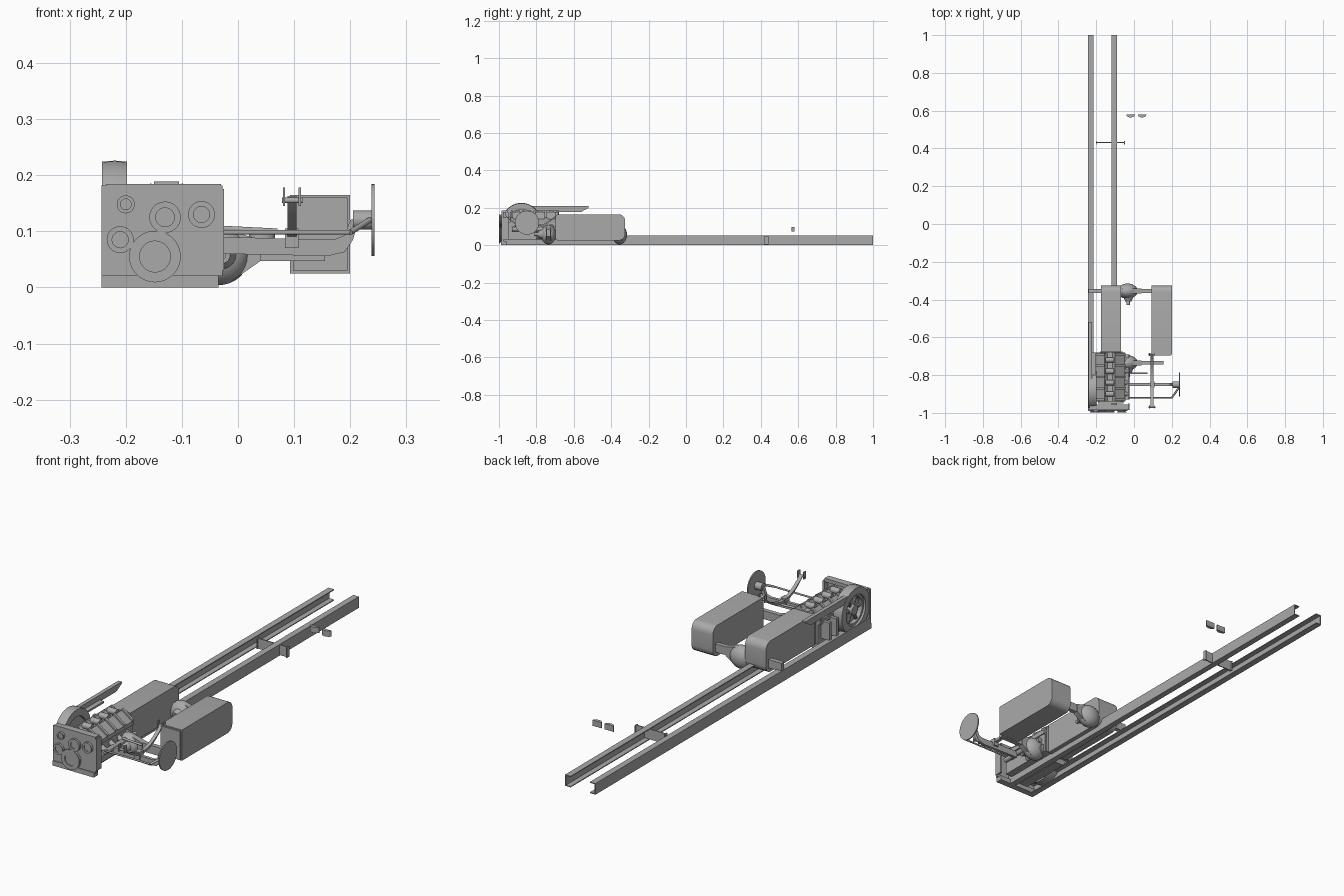
import bpy, bmesh, math
from mathutils import Vector, Matrix

cube = bpy.data.objects.get("Cube")
if cube:
    bpy.data.objects.remove(cube, do_unlink=True)

grey = bpy.data.materials.new("mid grey")
grey.use_nodes = True
grey.diffuse_color = (0.4, 0.4, 0.4, 1)
grey.node_tree.nodes["Principled BSDF"].inputs["Base Color"].default_value = (0.4, 0.4, 0.4, 1)


def finish(name, bm):
    bmesh.ops.recalc_face_normals(bm, faces=bm.faces)
    me = bpy.data.meshes.new(name)
    bm.to_mesh(me)
    bm.free()
    me.materials.append(grey)
    ob = bpy.data.objects.new(name, me)
    bpy.context.collection.objects.link(ob)
    bpy.ops.object.select_all(action="DESELECT")
    ob.select_set(True)
    bpy.context.view_layer.objects.active = ob
    bpy.ops.object.shade_smooth_by_angle(angle=math.radians(35))
    return ob


def box(name, x, y, z):
    bm = bmesh.new()
    bmesh.ops.create_cube(bm, size=1)
    for v in bm.verts:
        for i, (a, b) in enumerate((x, y, z)):
            v.co[i] = (a + b) / 2 + v.co[i] * (b - a)
    return finish(name, bm)


def prism(name, pts, axis, a, b):
    """Extrude a flat outline along an axis (0 = x, 1 = y)."""
    bm = bmesh.new()
    put = (lambda p, q: (a, p, q)) if axis == 0 else (lambda p, q: (p, a, q))
    face = bm.faces.new([bm.verts.new(put(*p)) for p in pts])
    ext = bmesh.ops.extrude_face_region(bm, geom=[face])["geom"]
    for v in ext:
        if isinstance(v, bmesh.types.BMVert):
            v.co[axis] = b
    return finish(name, bm)


def rod(name, p, q, r, r2=None, n=20):
    p, q = Vector(p), Vector(q)
    bm = bmesh.new()
    bmesh.ops.create_cone(bm, cap_ends=True, segments=n, radius1=r,
                          radius2=r if r2 is None else r2, depth=(q - p).length)
    turn = (q - p).to_track_quat("Z", "Y").to_matrix().to_4x4()
    bm.transform(Matrix.Translation((p + q) / 2) @ turn)
    return finish(name, bm)


def lathe(name, profile, centre, axis="X", n=40):
    """Spin a closed (radius, along) profile about an axis."""
    bm = bmesh.new()
    rings = []
    for k in range(n):
        t = 2 * math.pi * k / n
        rings.append([bm.verts.new((r * math.cos(t), r * math.sin(t), h)) for r, h in profile])
    m = len(profile)
    for k in range(n):
        a, b = rings[k], rings[(k + 1) % n]
        for i in range(m):
            j = (i + 1) % m
            bm.faces.new((a[i], a[j], b[j], b[i]))
    turn = Matrix.Rotation(math.pi / 2, 4, "Y" if axis == "X" else "X")
    bm.transform(Matrix.Translation(centre) @ turn)
    return finish(name, bm)


# Frame rails: channels with webs outside and flanges inside
for side, outer, inner in (("right", -0.243, -0.215), ("left", -0.09, -0.118)):
    w = outer + (0.004 if inner > outer else -0.004)
    prism(side + "_frame_rail",
          [(outer, 0), (inner, 0), (inner, 0.004), (w, 0.004),
           (w, 0.047), (inner, 0.047), (inner, 0.051), (outer, 0.051)], 1, -0.98, 1)

# Rear crossmember
box("crossmember_web", (-0.2, -0.05), (0.428, 0.433), (0.003, 0.05))
for x in (-0.2, -0.05):
    box("crossmember_end", (x - 0.002, x + 0.002), (0.421, 0.44), (0.003, 0.05))

# Small rear lamps
for x in (-0.018, 0.043):
    arc = [(x + 0.023 * math.cos(t), 0.58 - 0.016 * math.sin(t))
           for t in [math.pi * k / 8 for k in range(9)]]
    lamp = prism("rear_lamp", arc, 1, 0.072, 0.098)
    for v in lamp.data.vertices:
        v.co.y, v.co.z = v.co.z, v.co.y
    lamp.data.flip_normals()

# Tanks, rounded at the back end
for name, x0, x1, y0 in (("left_tank", 0.093, 0.2, -0.69), ("middle_tank", -0.175, -0.07, -0.675)):
    pts = [(y0, 0.165), (y0, 0.025)]
    for zc, start in ((0.06, -90), (0.13, 0)):
        for k in range(7):
            t = math.radians(start + 15 * k)
            pts.append((-0.36 + 0.034 * math.cos(t), zc + 0.035 * math.sin(t)))
    prism(name, pts, 0, x0, x1)
box("tank_front_rim", (0.098, 0.195), (-0.697, -0.69), (0.03, 0.16))

# Drive axles with round centre housings
for name, y, x0, x1 in (("rear", -0.355, -0.24, 0.095), ("middle", -0.735, -0.05, 0.155)):
    box(name + "_axle_beam", (x0, x1), (y - 0.01, y + 0.01), (0.047, 0.085))
    bm = bmesh.new()
    bmesh.ops.create_uvsphere(bm, u_segments=28, v_segments=16, radius=1)
    bm.transform(Matrix.Translation((-0.035, y, 0.056)) @ Matrix.Diagonal((0.055, 0.04, 0.052, 1)))
    finish(name + "_axle_housing", bm)
    prism(name + "_housing_neck", [(-0.06, 0.012), (-0.01, 0.012), (0.04, 0.047), (0.04, 0.085),
                                   (-0.01, 0.1), (-0.06, 0.1)], 1, y - 0.013, y + 0.013)
    rod(name + "_pinion", (-0.03, y - 0.025, 0.058), (-0.03, y - 0.055, 0.058), 0.03, 0.016)
    rod(name + "_pinion_flange", (-0.03, y - 0.055, 0.058), (-0.03, y - 0.075, 0.058), 0.009)

# Front axle with upswept end, hub and brake disc
prism("front_axle", [(-0.03, 0.06), (0.16, 0.056), (0.19, 0.063), (0.205, 0.085), (0.212, 0.11),
                     (0.225, 0.115), (0.225, 0.13), (0.2, 0.12), (0.19, 0.093), (0.17, 0.085),
                     (-0.03, 0.09)], 1, -0.857, -0.843)
rod("front_hub", (0.205, -0.85, 0.12), (0.24, -0.85, 0.12), 0.017)
rod("front_disc", (0.238, -0.85, 0.12), (0.243, -0.85, 0.12), 0.064, n=48)
rod("tie_rod", (-0.03, -0.92, 0.098), (0.2, -0.92, 0.098), 0.004)
rod("steering_arm", (0.2, -0.92, 0.098), (0.235, -0.87, 0.12), 0.005)

# Leaf spring with shackles
top, low = [], []
for k in range(13):
    s = k / 6 - 1
    top.append((-0.83 + 0.14 * s, 0.098 + 0.065 * s * s))
    low.append((-0.83 + 0.14 * s, 0.098 + 0.065 * s * s - 0.004 - 0.008 * (1 - s * s)))
prism("leaf_spring", top + low[::-1], 0, 0.088, 0.104)
for y in (-0.97, -0.69):
    for x in (0.082, 0.11):
        box("spring_shackle", (x - 0.002, x + 0.002), (y - 0.008, y + 0.008), (0.145, 0.178))
    rod("shackle_pin", (0.078, y, 0.155), (0.115, y, 0.155), 0.005)
box("spring_clamp", (0.084, 0.108), (-0.865, -0.835), (0.07, 0.105))
rod("drag_link", (-0.03, -0.79, 0.105), (0.07, -0.79, 0.1), 0.005)

# Engine block, oil pan and ribbed valve covers
box("engine_block", (-0.19, -0.055), (-0.95, -0.68), (0.03, 0.125))
prism("oil_pan", [(-0.19, 0.04), (-0.17, 0.003), (-0.125, 0.003), (-0.118, 0.04)], 1, -0.94, -0.69)
prism("cylinder_heads", [(-0.2, 0.12), (-0.05, 0.12), (-0.048, 0.14), (-0.1, 0.178),
                         (-0.115, 0.165), (-0.14, 0.165), (-0.155, 0.178), (-0.2, 0.14)],
      1, -0.94, -0.68)
for k in range(5):
    y = -0.93 + 0.06 * k
    prism("left_cover_rib", [(-0.046, 0.135), (-0.046, 0.147), (-0.1, 0.186), (-0.108, 0.172)],
          1, y - 0.006, y + 0.006)
    prism("right_cover_rib", [(-0.202, 0.135), (-0.202, 0.147), (-0.155, 0.186), (-0.147, 0.172)],
          1, y - 0.006, y + 0.006)
for k in range(4):
    y = -0.9 + 0.06 * k
    rod("intake_port", (-0.15, y, 0.175), (-0.105, y, 0.175), 0.014)
    rod("exhaust_port", (-0.06, y, 0.1), (-0.035, y, 0.085), 0.012)
rod("exhaust_manifold", (-0.036, -0.93, 0.085), (-0.036, -0.69, 0.085), 0.011)
rod("starter", (-0.06, -0.8, 0.05), (-0.06, -0.69, 0.05), 0.02)
box("bell_housing", (-0.18, -0.06), (-0.7, -0.675), (0.03, 0.15))

# Front plate, side lip and pulleys
box("front_plate", (-0.243, -0.028), (-0.986, -0.975), (0.02, 0.182))
box("front_plate_top_lip", (-0.235, -0.03), (-0.986, -0.955), (0.168, 0.184))
box("front_plate_side_lip", (-0.033, -0.025), (-0.986, -0.95), (0.03, 0.175))
box("front_plate_foot", (-0.243, -0.035), (-0.99, -0.96), (0, 0.022))
for name, x, z, r in (("crank", -0.148, 0.055, 0.046), ("fan", -0.13, 0.125, 0.028),
                      ("pump", -0.21, 0.085, 0.024), ("alternator", -0.065, 0.13, 0.024),
                      ("idler", -0.2, 0.148, 0.016)):
    lathe(name + "_pulley", [(r, -0.007), (r, -0.004), (r * 0.85, 0), (r, 0.004), (r, 0.007),
                             (r * 0.6, 0.007), (r * 0.6, -0.007)], (x, -0.992, z), "Y", 28)
    rod(name + "_hub", (x, -0.975, z), (x, -0.995, z), r * 0.62)

# Side wheel housing with hub and spokes
centre = Vector((-0.22, -0.88, 0.122))
lathe("wheel_housing", [(0.102, -0.022), (0.104, 0), (0.102, 0.022), (0.07, 0.022), (0.07, -0.022)], centre)
lathe("wheel_rim", [(0.071, -0.012), (0.071, 0.012), (0.06, 0.012), (0.06, -0.012)], centre)
rod("wheel_back", (-0.213, -0.88, 0.122), (-0.203, -0.88, 0.122), 0.068)
rod("wheel_hub", (-0.236, -0.88, 0.122), (-0.2, -0.88, 0.122), 0.022)
for k in range(6):
    t = math.pi * k / 3
    rod("wheel_spoke", centre, centre + Vector((0, 0.063 * math.cos(t), 0.063 * math.sin(t))), 0.007, n=10)

# Air duct running back from the housing, and its lower braces
prism("air_duct", [(-0.88, 0.208), (-0.52, 0.208), (-0.52, 0.2), (-0.56, 0.178), (-0.8, 0.178), (-0.88, 0.2)],
      0, -0.24, -0.222)
box("duct_rail", (-0.222, -0.2), (-0.84, -0.68), (0.178, 0.186))
for y in (-0.76, -0.71):
    box("side_brace", (-0.232, -0.18), (y - 0.008, y + 0.008), (0.05, 0.13))
